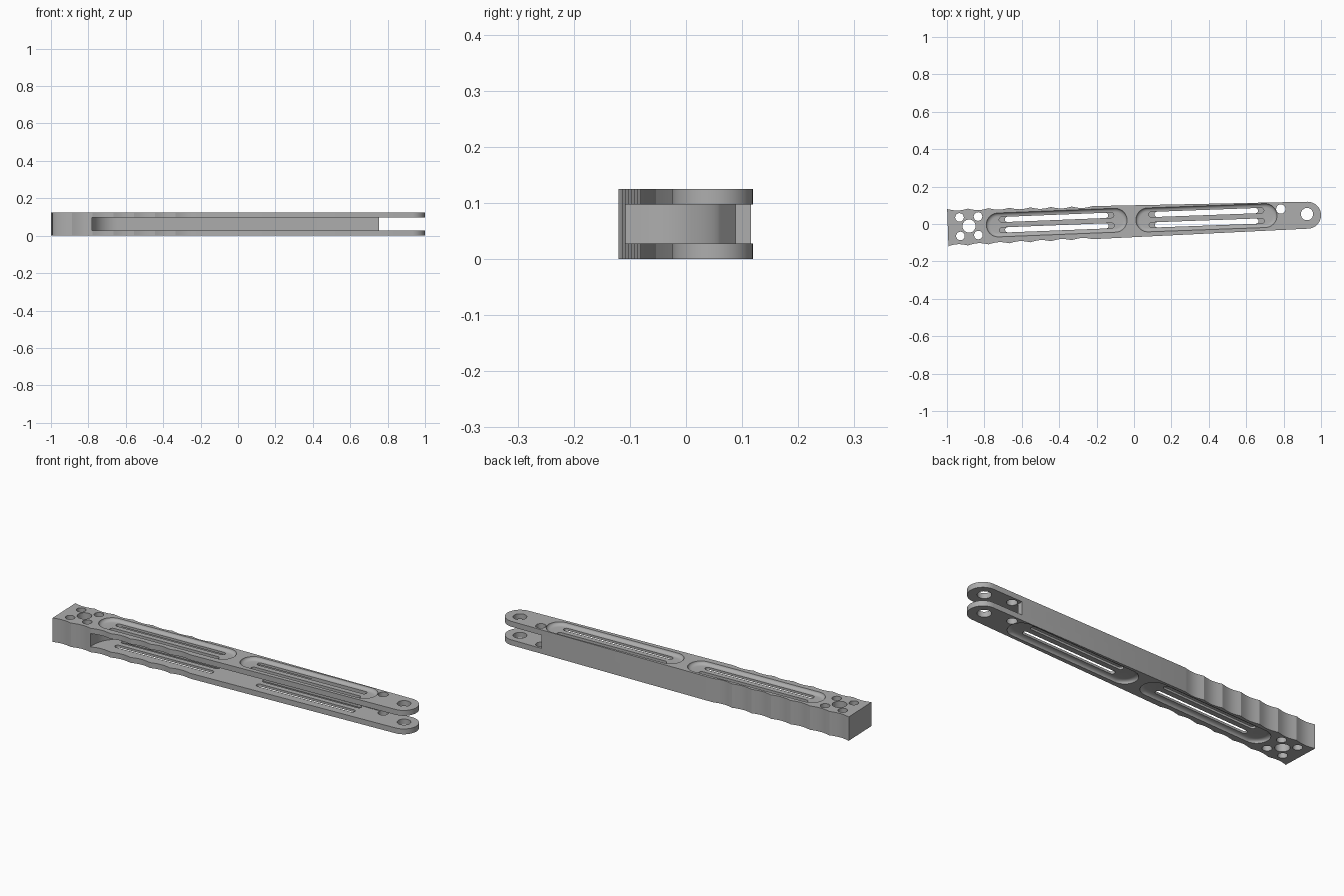
import bpy, bmesh, math
from mathutils import Vector

cube = bpy.data.objects.get("Cube")
if cube:
    bpy.data.objects.remove(cube, do_unlink=True)

HEIGHT, PLATE = 0.125, 0.028
PIVOT, PIVOT_R = Vector((0.928, 0.047)), 0.072
PERIOD, GRIP_END = 0.111, -0.222

steel = bpy.data.materials.new("brushed grey")
steel.use_nodes = True
grey = (0.42, 0.42, 0.42, 1)
steel.diffuse_color = grey
steel.node_tree.nodes["Principled BSDF"].inputs["Base Color"].default_value = grey


def loft(name, rings):
    """Solid from matching rings, each a (points, z) pair from low to high."""
    bm = bmesh.new()
    loops = [[bm.verts.new((p[0], p[1], z)) for p in pts] for pts, z in rings]
    n = len(loops[0])
    for low, high in zip(loops, loops[1:]):
        for i in range(n):
            j = (i + 1) % n
            bm.faces.new((low[i], low[j], high[j], high[i]))
    bm.faces.new(loops[0])
    bm.faces.new(loops[-1])
    bmesh.ops.recalc_face_normals(bm, faces=bm.faces)
    mesh = bpy.data.meshes.new(name)
    bm.to_mesh(mesh)
    bm.free()
    obj = bpy.data.objects.new(name, mesh)
    bpy.context.collection.objects.link(obj)
    mesh.materials.append(steel)
    return obj


def arc(centre, radius, start, end, steps):
    angles = [math.radians(start + (end - start) * i / steps) for i in range(steps + 1)]
    return [(centre[0] + radius * math.cos(a), centre[1] + radius * math.sin(a)) for a in angles]


def stadium(a, b, radius, steps=16):
    """Rounded slot outline between the end centres a and b."""
    d = Vector(b) - Vector(a)
    turn = math.degrees(math.atan2(d.y, d.x))
    return arc(b, radius, turn - 90, turn + 90, steps) + arc(a, radius, turn + 90, turn + 270, steps)


def cut(body, cutter):
    cutter.hide_render = True
    mod = body.modifiers.new("cut", "BOOLEAN")
    mod.operation, mod.solver, mod.object = "DIFFERENCE", "EXACT", cutter
    bpy.context.view_layer.objects.active = body
    bpy.ops.object.modifier_apply(modifier=mod.name)
    bpy.data.objects.remove(cutter, do_unlink=True)


def back_edge(x):
    return 0.1 + 0.02 * x


def front_edge(x):
    return -0.07 + 0.05 * x


def scallop(x):
    return 0.009 * abs(math.sin(math.pi * (x - GRIP_END) / PERIOD)) if x < GRIP_END else 0


# Body outline: scalloped grip, straight flanks, round pivot end
grip = [GRIP_END - PERIOD * i / 8 for i in range(57)]
outline = [(x, back_edge(x) - scallop(x)) for x in grip]
outline += [(max(x, -0.992), front_edge(x) + scallop(x)) for x in reversed(grip)]
outline += arc(PIVOT, PIVOT_R, -87, 91, 28)
body = loft("handle_body", [(outline, 0), (outline, HEIGHT)])

# Channel open to the front, leaving a thin spine with a curved end
wall = 0.027
channel = [(-0.78, -0.3)] + arc((-0.64, -0.08), 0.14, 180, 90, 16)
channel += [(0.755, back_edge(0.755) - wall), (0.755, 0.3), (1.2, 0.3), (1.2, -0.3)]
cut(body, loft("channel_cutter", [(channel, PLATE), (channel, HEIGHT - PLATE)]))

# Pivot, stop pin and screw holes
holes = [(0.925, 0.053, 0.033), (0.785, 0.08, 0.025), (-0.882, -0.011, 0.035),
         (-0.933, 0.035, 0.023), (-0.834, 0.04, 0.023),
         (-0.928, -0.064, 0.023), (-0.832, -0.059, 0.023)]
for x, y, r in holes:
    ring = arc((x, y), r, 0, 345, 23)
    cut(body, loft("hole_cutter", [(ring, -0.1), (ring, 0.3)]))

# Coved pockets with paired slots on both plates
DEPTH, RIM, COVE = 0.016, 0.064, 0.022
pockets = [((-0.726, -0.005), (-0.101, 0.02)), ((0.074, 0.022), (0.701, 0.045))]
for a, b in pockets:
    a, b = Vector(a), Vector(b)
    along = (b - a).normalized()
    side = Vector((-along.y, along.x))
    for top in (True, False):
        rings = [(stadium(a, b, RIM), -0.05)]
        for i in range(7):
            t = math.radians(15 * i)
            rings.append((stadium(a, b, RIM - COVE * (1 - math.cos(t))), DEPTH * math.sin(t)))
        if top:
            rings = [(pts, HEIGHT - z) for pts, z in reversed(rings)]
        cut(body, loft("pocket_cutter", rings))

        # Slots in the lower plate are a little shorter
        trim = 0.02 if top else 0.05
        low, high = (HEIGHT / 2, 0.3) if top else (-0.1, HEIGHT / 2)
        for s in (-1, 1):
            shift = side * 0.028 * s
            ring = stadium(a + along * trim + shift, b - along * trim + shift, 0.014, 10)
            cut(body, loft("slot_cutter", [(ring, low), (ring, high)]))

bpy.ops.object.select_all(action="DESELECT")
body.select_set(True)
bpy.context.view_layer.objects.active = body
bpy.ops.object.shade_smooth_by_angle(angle=math.radians(25))
